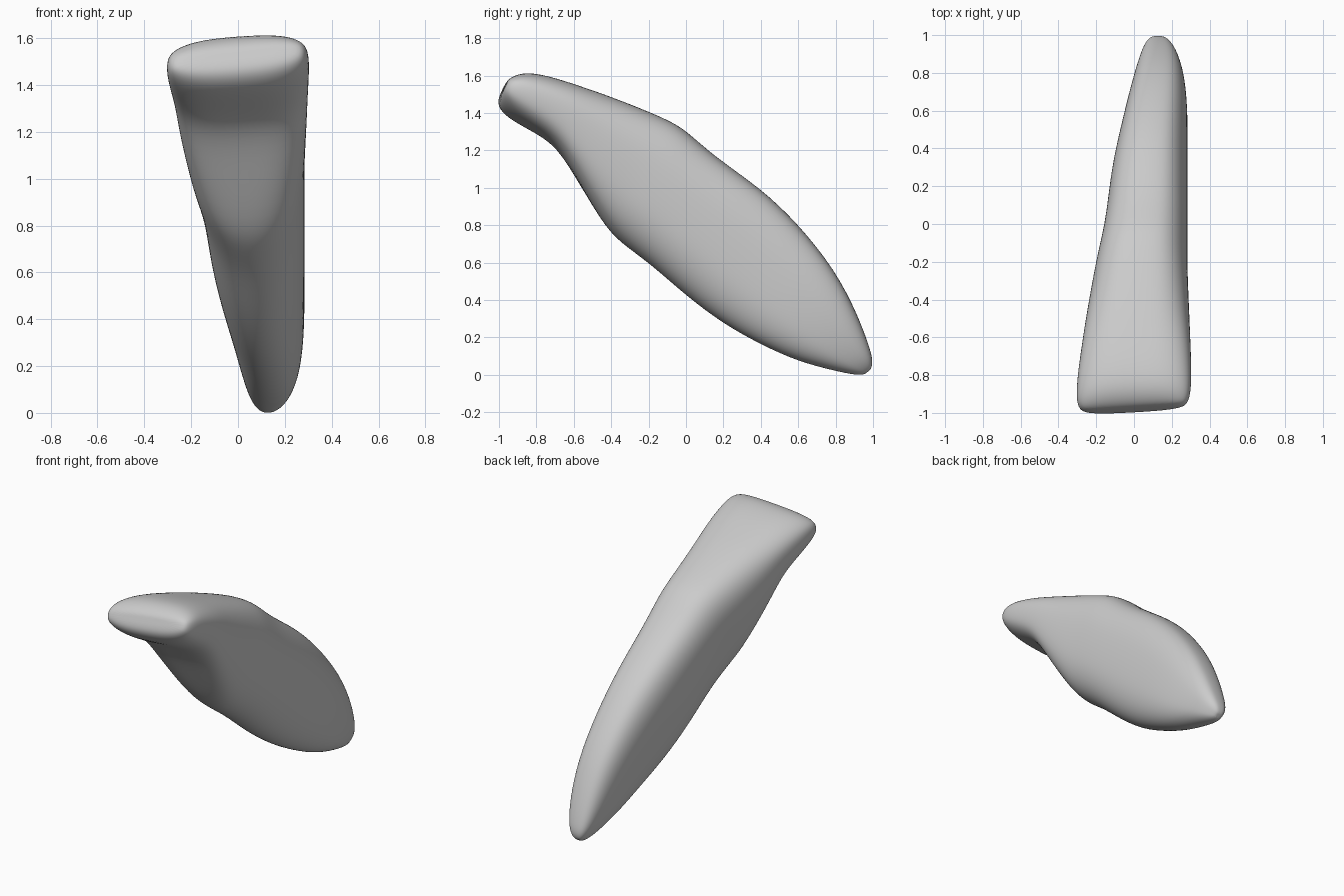
import bpy, bmesh
from math import sin, cos, pi
from mathutils import Vector

default_cube = bpy.data.objects.get("Cube")
if default_cube:
    bpy.data.objects.remove(default_cube, do_unlink=True)

# Cross-sections from biting edge to root tip:
# outer (y, z), inner (y, z), narrow-side x, flat-side x
SECTIONS = [
    (-.96, 1.57, -.99, 1.50, -.25, .25),
    (-.92, 1.60, -1.0, 1.45, -.295, .285),
    (-.84, 1.62, -.95, 1.38, -.31, .305),
    (-.70, 1.59, -.80, 1.28, -.295, .305),
    (-.55, 1.54, -.70, 1.19, -.275, .30),
    (-.40, 1.49, -.60, 1.0, -.255, .295),
    (-.10, 1.37, -.47, .78, -.21, .285),
    (0, 1.31, -.36, .71, -.185, .285),
    (.15, 1.17, -.20, .60, -.15, .285),
    (.40, 1.0, 0, .42, -.125, .285),
    (.60, .81, .20, .27, -.08, .285),
    (.80, .56, .40, .16, -.03, .285),
    (.92, .32, .60, .07, .01, .265),
    (.985, .14, .80, .02, .045, .22),
    (1.0, .07, .90, 0, .075, .18),
    (.99, .03, .95, 0, .10, .15),
]
RING = 28


def spow(value, power):
    """Signed power, for rounded-box outlines."""
    return abs(value) ** power * (1 if value >= 0 else -1)


def section_ring(index, section):
    """Points of one cross-section: boxy crown, narrower inner side on the root."""
    oy, oz, iy, iz, x_low, x_high = section
    outer, inner = Vector((0, oy, oz)), Vector((0, iy, iz))
    crown = max(0, 1 - index / 8)
    hollow = max(0, sin((index - 2) / 5 * pi)) if 2 < index < 7 else 0
    middle, half = (x_low + x_high) / 2, (x_high - x_low) / 2
    points = []
    for k in range(RING):
        angle = 2 * pi * k / RING
        c, s = cos(angle), sin(angle)
        widest = .5 + (.1 if c < 0 else 0) * (1 - crown)
        side_power = .72 if s >= 0 else .72 + .25 * (1 - crown)
        u, v = spow(c, side_power), spow(s, .75)
        height = widest + v * (1 - widest if v > 0 else widest)
        if v < 0:
            height += .1 * hollow * (1 - u * u) * v * v
        point = inner.lerp(outer, height)
        point.x = middle + half * u
        # The crown is rolled slightly to one side
        point += Vector((0, .06, .1)) * crown * (point.x - .06)
        points.append(point)
    return points


# Enamel and root in one plain colour
ivory = bpy.data.materials.new("pale_grey")
ivory.use_nodes = True
colour = (.6, .6, .6, 1)
ivory.diffuse_color = colour
ivory.node_tree.nodes["Principled BSDF"].inputs["Base Color"].default_value = colour

# Tooth body: loft the sections and close both ends
bm = bmesh.new()
rings = [[bm.verts.new(p) for p in section_ring(i, s)] for i, s in enumerate(SECTIONS)]
for first, second in zip(rings, rings[1:]):
    for k in range(RING):
        n = (k + 1) % RING
        bm.faces.new((first[k], first[n], second[n], second[k]))
for end in (rings[0], rings[-1]):
    centre = Vector()
    for vert in end:
        centre += vert.co / RING
    tip = bm.verts.new(centre)
    for k in range(RING):
        bm.faces.new((end[k], end[(k + 1) % RING], tip))
bmesh.ops.recalc_face_normals(bm, faces=bm.faces[:])
mesh = bpy.data.meshes.new("incisor_tooth")
bm.to_mesh(mesh)
bm.free()
mesh.materials.append(ivory)
mesh.shade_smooth()

tooth = bpy.data.objects.new("incisor_tooth", mesh)
bpy.context.collection.objects.link(tooth)
smooth = tooth.modifiers.new("soft_surface", 'SUBSURF')
smooth.levels = smooth.render_levels = 2
